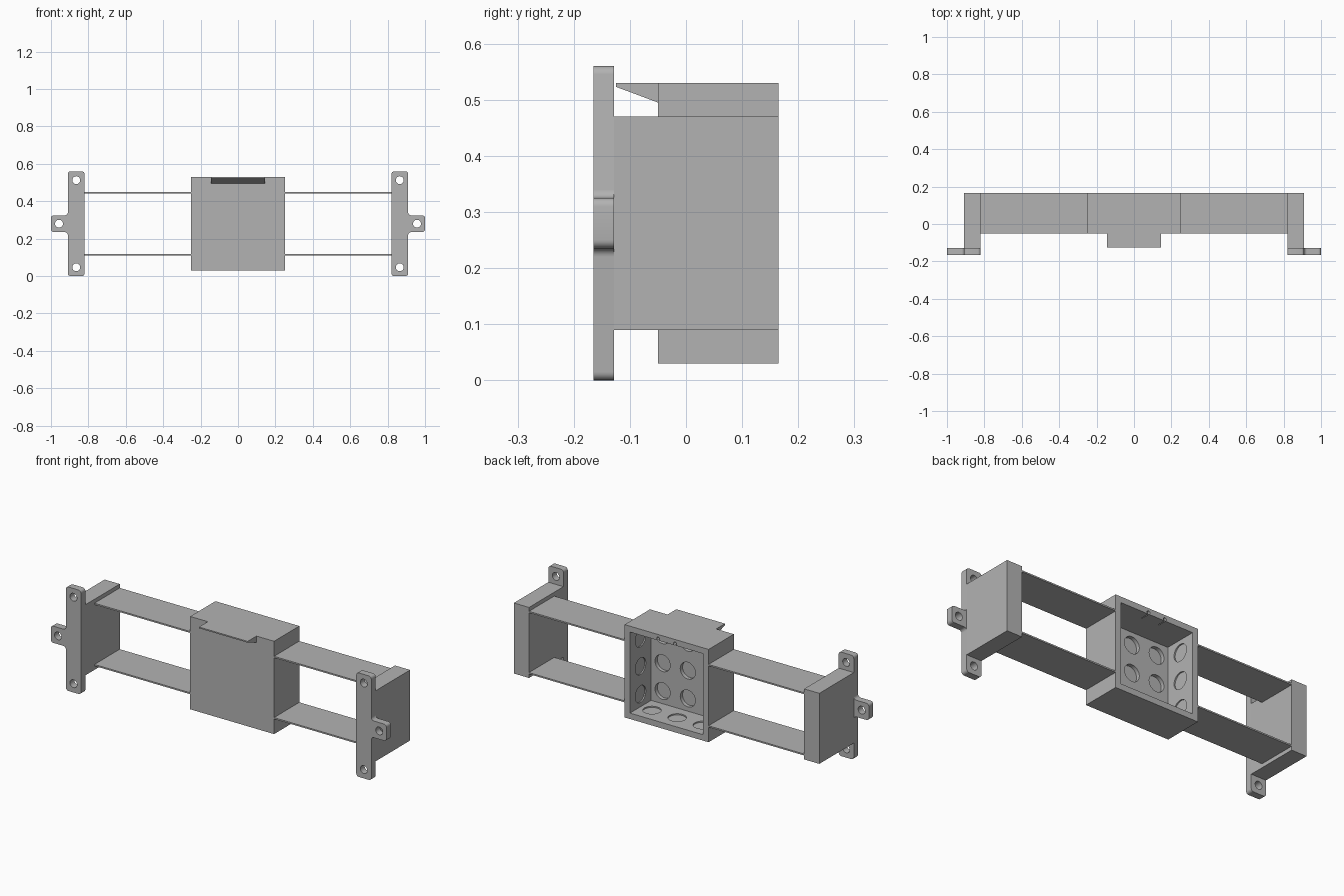
import bpy
import bmesh
from math import radians
from mathutils import Matrix, Vector

if "Cube" in bpy.data.objects:
    bpy.data.objects.remove(bpy.data.objects["Cube"], do_unlink=True)

grey = bpy.data.materials.new("plain grey")
grey.use_nodes = True
COLOUR = (0.45, 0.45, 0.45, 1)
grey.diffuse_color = COLOUR
grey.node_tree.nodes["Principled BSDF"].inputs["Base Color"].default_value = COLOUR

FRONT, BACK = -0.165, 0.165      # overall depth
PLATE_BACK = -0.128              # rear of the mounting plates
BODY_FRONT = -0.05               # front of box and straps
MID = 0.28                       # mid height
TURN = {"X": Matrix.Rotation(radians(90), 4, "Y"),
        "Y": Matrix.Rotation(radians(90), 4, "X"),
        "Z": Matrix.Identity(4)}


def finish(bm, name):
    bmesh.ops.recalc_face_normals(bm, faces=bm.faces)
    mesh = bpy.data.meshes.new(name)
    bm.to_mesh(mesh)
    bm.free()
    mesh.materials.append(grey)
    obj = bpy.data.objects.new(name, mesh)
    bpy.context.collection.objects.link(obj)
    return obj


def box_mesh(x, y, z):
    bm = bmesh.new()
    bmesh.ops.create_cube(bm, size=1)
    for v in bm.verts:
        v.co = [(lo + hi) / 2 + c * (hi - lo) for c, (lo, hi) in zip(v.co, (x, y, z))]
    return bm


def prism(points, direction):
    """Extrude a closed outline of 3D points."""
    bm = bmesh.new()
    face = bm.faces.new([bm.verts.new(p) for p in points])
    side = bmesh.ops.extrude_face_region(bm, geom=[face])["geom"]
    moved = [g for g in side if isinstance(g, bmesh.types.BMVert)]
    bmesh.ops.translate(bm, verts=moved, vec=direction)
    return bm


def drill(obj, holes):
    """Cut round holes given as (centre, axis, radius, length)."""
    bm = bmesh.new()
    for centre, axis, radius, length in holes:
        bmesh.ops.create_cone(bm, cap_ends=True, segments=32, radius1=radius,
                              radius2=radius, depth=length,
                              matrix=Matrix.Translation(centre) @ TURN[axis])
    cutter = finish(bm, "hole_cutter")
    cutter.hide_render = True
    mod = obj.modifiers.new("holes", "BOOLEAN")
    mod.operation = "DIFFERENCE"
    mod.solver = "EXACT"
    mod.object = cutter
    select(obj)
    bpy.ops.object.modifier_apply(modifier=mod.name)
    bpy.data.objects.remove(cutter, do_unlink=True)


def select(obj):
    bpy.ops.object.select_all(action="DESELECT")
    obj.select_set(True)
    bpy.context.view_layer.objects.active = obj


def smooth(obj):
    select(obj)
    bpy.ops.object.shade_smooth_by_angle(angle=radians(30))


# End brackets: a solid block and a drilled, rounded mounting plate with an ear
for s, label in ((1, "left"), (-1, "right")):
    xs = sorted((s * 0.82, s * 0.91))
    finish(box_mesh(xs, (PLATE_BACK, BACK), (0.09, 0.47)), label + "_end_block")

    half = [(0.82, 0.28), (0.91, 0.28), (0.91, 0.045), (1.0, 0.045)]
    upper = half[:2] + half[2:]
    outline = upper + [(x, -z) for x, z in reversed(upper)]
    bm = prism([(s * x, FRONT, MID + z) for x, z in outline],
               Vector((0, PLATE_BACK - FRONT, 0)))
    corners = [e for e in bm.edges
               if abs(e.verts[0].co.y - e.verts[1].co.y) > 0.01]
    bmesh.ops.bevel(bm, geom=corners, offset=0.015, segments=5,
                    affect="EDGES", profile=0.5)
    plate = finish(bm, label + "_mounting_plate")
    y = (FRONT + PLATE_BACK) / 2
    drill(plate, [((s * x, y, MID + z), "Y", 0.021, 0.1)
                  for x, z in ((0.865, 0.233), (0.865, -0.233), (0.957, 0))])
    smooth(plate)

    # Thin straps from the box to the block
    for dz, level in ((0.165, "upper"), (-0.165, "lower")):
        span = sorted((s * 0.25, s * 0.82))
        z = MID + dz
        finish(box_mesh(span, (BODY_FRONT, BACK), (z - 0.004, z + 0.004)),
               label + "_" + level + "_strap")

# Central box, open at the back
WALL, FLOOR = 0.045, BODY_FRONT + 0.035
bm = box_mesh((-0.25, 0.25), (BODY_FRONT, BACK), (0.03, 0.53))
bm.normal_update()
rear = max(bm.faces, key=lambda f: f.calc_center_median().y)
bmesh.ops.inset_region(bm, faces=[rear], thickness=WALL)
cavity = bmesh.ops.extrude_face_region(bm, geom=[rear])["geom"]
bmesh.ops.translate(bm, vec=(0, FLOOR - BACK, 0),
                    verts=[g for g in cavity if isinstance(g, bmesh.types.BMVert)])
if rear.is_valid:
    bmesh.ops.delete(bm, geom=[rear], context="FACES_ONLY")
box = finish(bm, "open_box")

# Round pockets in the box floor, side walls and bottom wall, and two screw holes
R, LENGTH, SINK = 0.045, 0.025, 0.0075
steps = (-0.15, 0, 0.15)
inner = 0.25 - WALL
pockets = [((x, FLOOR - SINK, MID + z), "Y", R, LENGTH) for x in steps for z in steps]
for step in steps:
    pockets += [((s * (inner + SINK), 0.075, MID + step), "X", R, LENGTH) for s in (1, -1)]
    pockets.append(((step, 0.075, MID - inner - SINK), "Z", R, LENGTH))
pockets += [((x, BACK, 0.507), "Y", 0.009, 0.1) for x in (-0.05, 0.05)]
drill(box, pockets)
smooth(box)

# Tapered lip over the front of the box
finish(prism([(-0.145, BODY_FRONT, 0.53), (-0.145, PLATE_BACK + 0.003, 0.53),
              (-0.145, PLATE_BACK + 0.003, 0.523), (-0.145, BODY_FRONT, 0.495)],
             Vector((0.29, 0, 0))), "front_lip")
